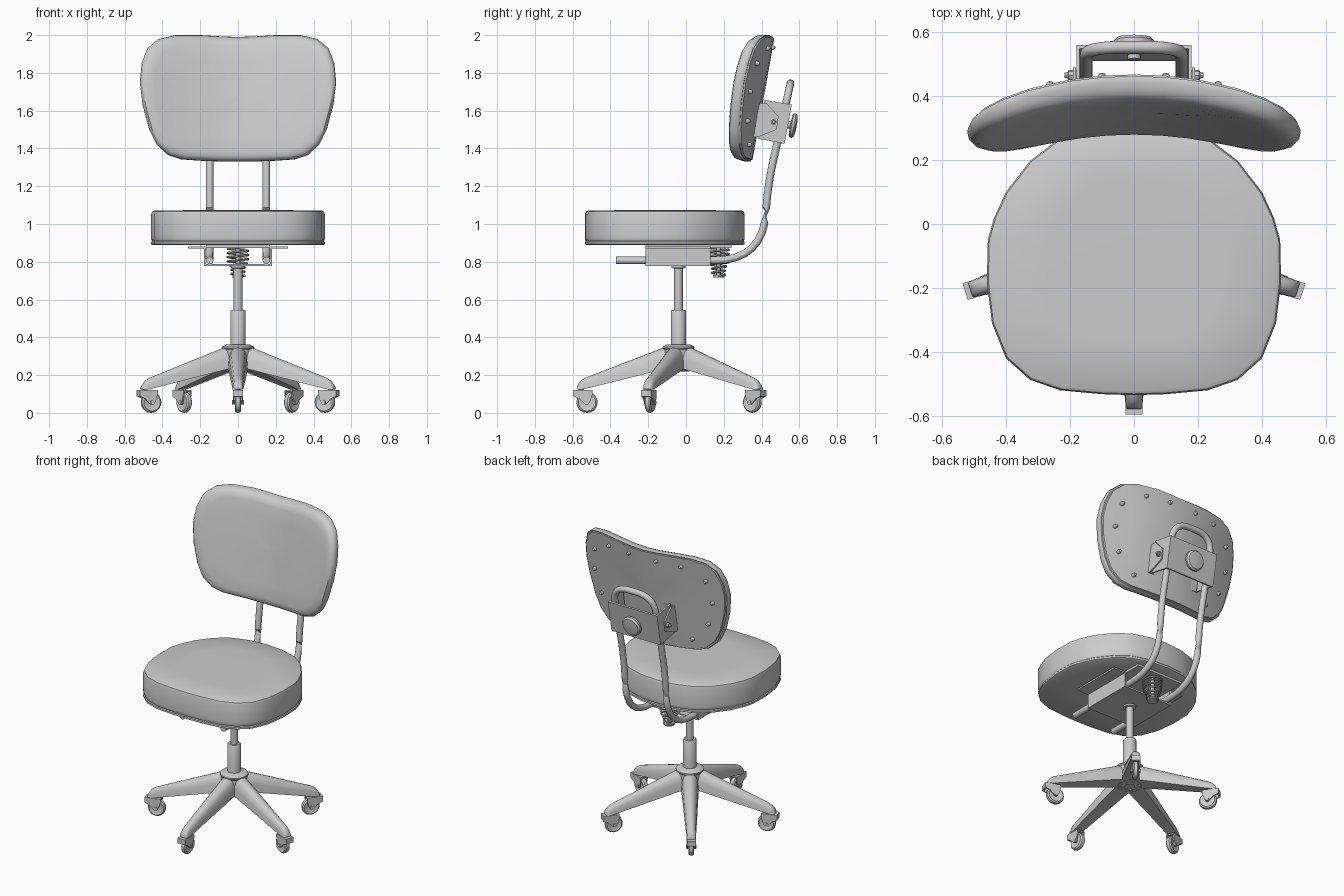
import bpy, math
from mathutils import Matrix, Vector

if "Cube" in bpy.data.objects:
    bpy.data.objects.remove(bpy.data.objects["Cube"])

I = Matrix.Identity(4)
CY = -0.04  # y of the column axis


def finish(ob, angle=35):
    bpy.ops.object.select_all(action='DESELECT')
    ob.select_set(True)
    bpy.context.view_layer.objects.active = ob
    bpy.ops.object.mode_set(mode='EDIT')
    bpy.ops.mesh.select_all(action='SELECT')
    bpy.ops.mesh.normals_make_consistent(inside=False)
    bpy.ops.object.mode_set(mode='OBJECT')
    bpy.ops.object.shade_smooth_by_angle(angle=math.radians(angle))
    return ob


def mesh(name, verts, faces, M=I, angle=35):
    me = bpy.data.meshes.new(name)
    me.from_pydata([M @ Vector(v) for v in verts], [], faces)
    ob = bpy.data.objects.new(name, me)
    bpy.context.collection.objects.link(ob)
    return finish(ob, angle)


def skin(name, rings, M=I, angle=35):
    """Bridge closed rings of equal length and cap both ends."""
    n = len(rings[0])
    verts = [v for r in rings for v in r]
    faces = [(k * n + i, k * n + (i + 1) % n, (k + 1) * n + (i + 1) % n, (k + 1) * n + i)
             for k in range(len(rings) - 1) for i in range(n)]
    faces += [tuple(range(n)), tuple(range(len(verts) - n, len(verts)))]
    return mesh(name, verts, faces, M, angle)


def lathe(name, prof, M=I, n=24):
    return skin(name, [[(r * math.cos(2 * math.pi * i / n), r * math.sin(2 * math.pi * i / n), z)
                        for i in range(n)] for r, z in prof], M)


def prism(name, pts, x0, x1, M=I):
    """Extrude a (y, z) outline along x."""
    return skin(name, [[(x, y, z) for y, z in pts] for x in (x0, x1)], M)


def box(name, x0, x1, y0, y1, z0, z1):
    return prism(name, [(y0, z0), (y1, z0), (y1, z1), (y0, z1)], x0, x1)


def pad(name, half, cy, rings, place):
    """Cushion: mirrored outline, scaled ring by ring."""
    out = half + [(-x, y) for x, y in half[-2:0:-1]]
    return skin(name, [[place(x * s, cy + (y - cy) * s, d) for x, y in out] for s, d in rings])


def fillet(pts, radii):
    pts = [Vector(p) for p in pts]
    path = [pts[0]]
    for a, b, c, r in zip(pts, pts[1:], pts[2:], radii):
        p, q = b + (a - b).normalized() * r, b + (c - b).normalized() * r
        for i in range(9):
            t = i / 8
            path.append(p * (1 - t) ** 2 + b * (2 * t * (1 - t)) + q * t * t)
    return path + [pts[-1]]


def tube(name, path, r, res=4):
    cu = bpy.data.curves.new(name, 'CURVE')
    cu.dimensions = '3D'
    cu.bevel_depth, cu.bevel_resolution, cu.use_fill_caps = r, res, True
    sp = cu.splines.new('POLY')
    sp.points.add(len(path) - 1)
    for p, co in zip(sp.points, path):
        p.co = (*co, 1)
    ob = bpy.data.objects.new(name, cu)
    bpy.context.collection.objects.link(ob)
    bpy.ops.object.select_all(action='DESELECT')
    ob.select_set(True)
    bpy.context.view_layer.objects.active = ob
    bpy.ops.object.convert(target='MESH')
    return finish(bpy.context.object, 40)


# Seat cushion with bead along the lower edge
seat_half = [(0, -.535), (.10, -.532), (.23, -.52), (.325, -.487), (.40, -.42), (.444, -.31),
             (.46, -.18), (.457, -.05), (.437, .02), (.40, .10), (.325, .197), (.24, .262),
             (.12, .30), (0, .31)]
pad("seat", seat_half, -.11,
    [(.01, .89), (.5, .89), (.98, .888), (1, .893), (1, .905), (.99, .91), (.998, .916), (1, .93),
     (1, 1.052), (.99, 1.065), (.965, 1.071), (.6, 1.073), (.01, 1.073)],
    lambda x, y, d: (x, y, d))


# Backrest, curved around the sitter and leaning back
def back(x, z, d):
    return (x, .27 + .18 * (z - 1.34) - .43 * x * x + d, z)


back_half = [(0, 1.99), (.1, 1.994), (.2, 2.0), (.33, 2.0), (.42, 1.98), (.48, 1.93), (.51, 1.85),
             (.52, 1.75), (.505, 1.63), (.47, 1.5), (.43, 1.42), (.37, 1.365), (.30, 1.342),
             (.2, 1.335), (.1, 1.331), (0, 1.33)]
pad("backrest", back_half, 1.67,
    [(.01, 0), (.3, 0), (.6, 0), (.85, .002), (.93, .008), (.97, .02), (.993, .037), (1, .055),
     (1, .068), (.99, .076), (.975, .074), (.97, .082), (.6, .082), (.3, .082), (.01, .082)], back)

# Rivets on the rear shell
for x, z in [(.1, 1.934), (.263, 1.93), (.405, 1.85), (.43, 1.70), (.39, 1.545), (.28, 1.42)]:
    for s in (-1, 1):
        M = Matrix.Translation(back(s * x, z, .08)) @ Matrix.Rotation(-math.pi / 2, 4, 'X')
        lathe("backrest_rivet", [(.013, -.005), (.013, .008), (.009, .017), (.002, .02)], M, 10)

# Bent support tube: one loop from under the seat, over the bracket and back
side = [(-.15, -.37, .807), (-.15, .41, .807), (-.15, .43, 1.19), (-.15, .553, 1.745)]
loop = side + [(-x, y, z) for x, y, z in reversed(side)]
tube("support_tube", fillet(loop, [.26, .14, .12, .12, .14, .26]), .02)

# Backrest clamp bracket: rear plate, side flanges, bolts
prism("bracket_plate", [(.56, 1.632), (.522, 1.425), (.51, 1.427), (.548, 1.634)], -.178, .178)
for s in (-1, 1):
    prism("bracket_flange", [(.415, 1.657), (.56, 1.632), (.522, 1.425), (.38, 1.452)],
          s * .17, s * .18)
    prism("backrest_lug", [(.39, 1.64), (.425, 1.64), (.49, 1.57), (.48, 1.50), (.38, 1.46), (.35, 1.46)],
          s * .181, s * .19)
    lathe("bracket_bolt", [(.016, .17), (.016, .205), (.01, .206), (.008, .218)],
          Matrix.Translation((0, .465, 1.54)) @ Matrix.Rotation(s * math.pi / 2, 4, 'Y'), 8)
prism("lug_plate", [(.39, 1.64), (.40, 1.64), (.365, 1.46), (.355, 1.46)], -.19, .19)

# Clamp knob
lathe("clamp_knob", [(.02, -.03), (.02, .008), (.055, .01), (.065, .016), (.065, .028), (.055, .038), (.02, .042)],
      Matrix.Translation((0, .544, 1.525)) @ Matrix.Rotation(-math.pi / 2 - .19, 4, 'X'))

# Seat mechanism: hat channel under the seat
box("channel_floor", -.18, .18, -.215, .13, .778, .788)
box("spring_plate", -.17, .17, -.215, .24, .874, .889)
for s in (-1, 1):
    box("channel_wall", s * .17, s * .18, -.215, .13, .78, .88)
    box("channel_flange", s * .17, s * .265, -.215, .13, .87, .88)

# Tension spring
coil = []
for i in range(121):
    t = i / 120
    r = .035 + .02 * min(1, max(0, (t - .25) * 4))
    a = t * 7 * 2 * math.pi
    coil.append((r * math.cos(a), .172 + r * math.sin(a), .725 + .155 * t))
tube("tension_spring", coil, .006, 1)
lathe("spring_bolt", [(.03, .718), (.03, .73), (.012, .731), (.012, .88)],
      Matrix.Translation((0, .172, 0)), 12)

# Column and base hub
axis = Matrix.Translation((0, CY, 0))
lathe("column", [(.023, .5), (.023, .765), (.038, .768), (.038, .78)], axis)
lathe("column_sleeve", [(.04, .33), (.04, .54), (.036, .546), (.02, .546)], axis)
lathe("base_hub", [(.07, .225), (.08, .26), (.08, .335), (.085, .342), (.085, .35), (.06, .362), (.03, .364)], axis)

# Five legs with casters, built along +x and turned around the column
fork = [(.555, .122), (.555, .088), (.525, .075), (.495, .045), (.477, .045), (.465, .065), (.455, .1), (.455, .122)]
for k in range(5):
    M = axis @ Matrix.Rotation(math.radians(-90 + 72 * k), 4, 'Z')
    secs = []
    for r, w, top, bot in [(.03, .052, .35, .22), (.08, .052, .345, .23), (.49, .029, .187, .128),
                           (.515, .028, .172, .124), (.532, .025, .15, .124), (.538, .022, .132, .126)]:
        h = top - bot
        secs.append([(r, y * w, bot + z * h) for y, z in
                     [(-1, 0), (-.92, .5), (-.72, .82), (-.35, .97), (0, 1),
                      (.35, .97), (.72, .82), (.92, .5), (1, 0)]])
    skin("leg", secs, M, 40)
    F = M @ Matrix.Rotation(-math.pi / 2, 4, 'Z')  # local y becomes outward
    for s in (-1, 1):
        prism("caster_fork", fork, s * .019, s * .027, F)
    prism("caster_hood", [(.555, .122), (.555, .088), (.546, .085), (.546, .113), (.455, .113), (.455, .122)],
          -.02, .02, F)
    W = F @ Matrix.Translation((0, .484, .056)) @ Matrix.Rotation(math.pi / 2, 4, 'Y')
    lathe("caster_wheel", [(.03, -.012), (.046, -.017), (.054, -.01), (.056, 0), (.054, .01), (.046, .017), (.03, .012)],
          W, 20)
    lathe("caster_axle", [(.012, -.031), (.012, .031)], W, 10)
    lathe("caster_stem", [(.014, .1), (.014, .14)], M @ Matrix.Translation((.515, 0, 0)), 10)
